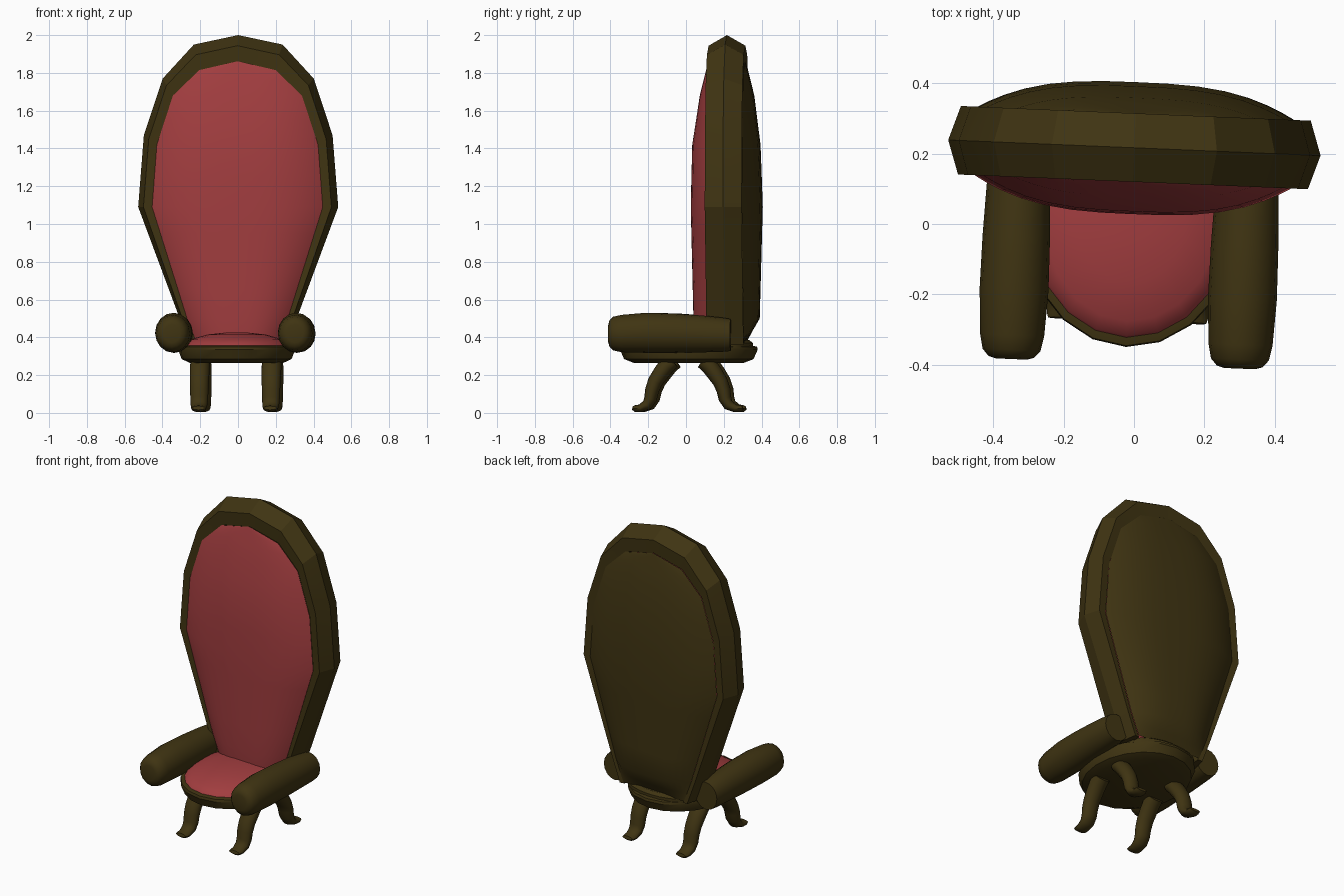
import bpy, bmesh, math
from mathutils import Matrix, Vector

if "Cube" in bpy.data.objects:
    bpy.data.objects.remove(bpy.data.objects["Cube"])

def material(name, rgb):
    m = bpy.data.materials.new(name)
    m.diffuse_color = (*rgb, 1)
    m.use_nodes = True
    m.node_tree.nodes["Principled BSDF"].inputs["Base Color"].default_value = m.diffuse_color
    return m

WOOD = material("dark olive wood", (0.050, 0.034, 0.006))
RED = material("red upholstery", (0.36, 0.047, 0.050))
# the whole chair is turned slightly about z
TURN = Matrix.Translation((-0.008, 0, 0)) @ Matrix.Rotation(-0.042, 4, 'Z')

def loft(name, rings, mat, closed=True, caps=True, angle=40):
    """Skin a list of point rings (or open rows) into one mesh."""
    bm = bmesh.new()
    rows = [[bm.verts.new(TURN @ Vector(p)) for p in r] for r in rings]
    n = len(rows[0])
    for a, b in zip(rows, rows[1:]):
        for i in range(n if closed else n - 1):
            j = (i + 1) % n
            bm.faces.new((a[i], a[j], b[j], b[i]))
    if closed and caps:
        bm.faces.new(rows[0][::-1])
        bm.faces.new(rows[-1])
    bmesh.ops.recalc_face_normals(bm, faces=bm.faces)
    me = bpy.data.meshes.new(name)
    bm.to_mesh(me)
    bm.free()
    me.materials.append(mat)
    ob = bpy.data.objects.new(name, me)
    bpy.context.collection.objects.link(ob)
    bpy.ops.object.select_all(action='DESELECT')
    ob.select_set(True)
    bpy.context.view_layer.objects.active = ob
    bpy.ops.object.shade_smooth_by_angle(angle=math.radians(angle))
    return ob

def interp(table, t):
    for (a, va), (b, vb) in zip(table, table[1:]):
        if t <= b:
            return va + (vb - va) * max(0, (t - a)) / (b - a)
    return table[-1][1]

# back frame: faceted band with a ridge, swept round the egg-shaped outline
outer = [(0.26, 0.36), (0.31, 0.50), (0.53, 1.09), (0.50, 1.47), (0.40, 1.77), (0.235, 1.95)]
inner = [(0.21, 0.36), (0.265, 0.50), (0.45, 1.09), (0.425, 1.42), (0.34, 1.68), (0.20, 1.815)]
mirror = lambda pts, top: pts + [(0, top)] + [(-x, z) for x, z in reversed(pts)]
sections = []
for (ox, oz), (ix, iz) in zip(mirror(outer, 2.0), mirror(inner, 1.86)):
    mx, mz = ox + (ix - ox) * 0.4, oz + (iz - oz) * 0.4
    sections.append([(ox, 0.217, oz), (mx, 0.12, mz), (ix, 0.125, iz),
                     (ix, 0.31, iz), (mx, 0.315, mz)])
loft("back_frame", sections, WOOD, angle=20)

# domed panels filling the frame: cushion in front, shell behind
width = [(z, x) for x, z in inner] + [(1.86, 0.005)]
def panel(name, y0, sign, depth, mat):
    zs = [0.37, 0.43, 0.50, 0.65, 0.80, 0.95, 1.09, 1.25, 1.42, 1.55, 1.68, 1.76, 1.815, 1.86]
    rows = []
    for z in zs:
        w, d = interp(width, z) + 0.002, interp(depth, z)
        us = [math.sin(math.pi / 2 * (i / 8 - 1)) for i in range(17)]
        rows.append([(w * u, y0 + sign * d * (1 - abs(u) ** 3), z) for u in us])
    ob = loft(name, rows, mat, closed=False, angle=50)
    # make the normals of the open panel face outwards
    if sum(p.normal.y for p in ob.data.polygons) * sign < 0:
        ob.data.flip_normals()

panel("back_cushion", 0.121, -1,
      [(0.37, 0.07), (0.5, 0.08), (1.1, 0.093), (1.42, 0.085), (1.68, 0.045), (1.815, 0.012), (1.86, 0)], RED)
panel("back_shell", 0.314, 1,
      [(0.37, 0.0), (0.5, 0.075), (1.1, 0.09), (1.42, 0.078), (1.68, 0.045), (1.815, 0.012), (1.86, 0)], WOOD)

# seat base, rear ledge and seat cushion: stacked oval rings
def oval(name, profile, mat, rx=0.31, ry=0.365, y0=0.015, n=20, angle=35):
    rings = [[(s * rx * math.cos(2 * math.pi * i / n),
               y0 + s * ry * math.sin(2 * math.pi * i / n), z) for i in range(n)]
             for s, z in profile]
    loft(name, rings, mat, angle=angle)

oval("seat_base", [(0.80, 0.265), (0.94, 0.285), (1.0, 0.335), (0.99, 0.35), (0.92, 0.356)], WOOD)
oval("rear_ledge", [(1.0, 0.345), (1.0, 0.37), (0.85, 0.385)], WOOD, rx=0.23, ry=0.13, y0=0.225)
oval("seat_cushion", [(0.935, 0.35), (0.91, 0.365), (0.80, 0.388), (0.5, 0.415), (0.2, 0.425), (0.02, 0.426)],
     RED, angle=60)

# tube-shaped armrests
arm = [(-0.398, 0.45, 0.42), (-0.392, 0.66, 0.42), (-0.372, 0.84, 0.42), (-0.33, 0.93, 0.42),
       (-0.2, 1.0, 0.424), (-0.05, 0.98, 0.422), (0.1, 0.92, 0.418), (0.2, 0.86, 0.414), (0.25, 0.80, 0.412)]
for side, label in ((1, "right"), (-1, "left")):
    rings = [[(side * (0.325 + 0.098 * s * math.cos(2 * math.pi * i / 16)), y,
               z + 0.106 * s * math.sin(2 * math.pi * i / 16)) for i in range(16)]
             for y, s, z in arm]
    loft(label + "_armrest", rings, WOOD, angle=50)

# S-curved legs with turned-out toes: path of (y, z, radius)
front = [(-0.06, 0.275, 0.04), (-0.095, 0.25, 0.045), (-0.125, 0.21, 0.043), (-0.155, 0.165, 0.04),
         (-0.172, 0.12, 0.037), (-0.18, 0.075, 0.034), (-0.198, 0.042, 0.029),
         (-0.235, 0.024, 0.021), (-0.262, 0.023, 0.018), (-0.275, 0.026, 0.010)]
rear = [(0.035 - y * 1.0, z, r) for y, z, r in front]
for pts, pos in ((front, "front"), (rear, "rear")):
    for side, label in ((1, "right"), (-1, "left")):
        rings = []
        for k, (y, z, r) in enumerate(pts):
            a, b = pts[max(k - 1, 0)], pts[min(k + 1, len(pts) - 1)]
            t = Vector((0, b[0] - a[0], b[1] - a[1])).normalized()
            nrm = Vector((0, -t.z, t.y))
            rx = r * 0.5 + 0.03
            rings.append([Vector((side * 0.19 + rx * math.cos(2 * math.pi * i / 12), y, z))
                          + nrm * r * math.sin(2 * math.pi * i / 12) for i in range(12)])
        loft(pos + "_leg_" + label, rings, WOOD, angle=50)
